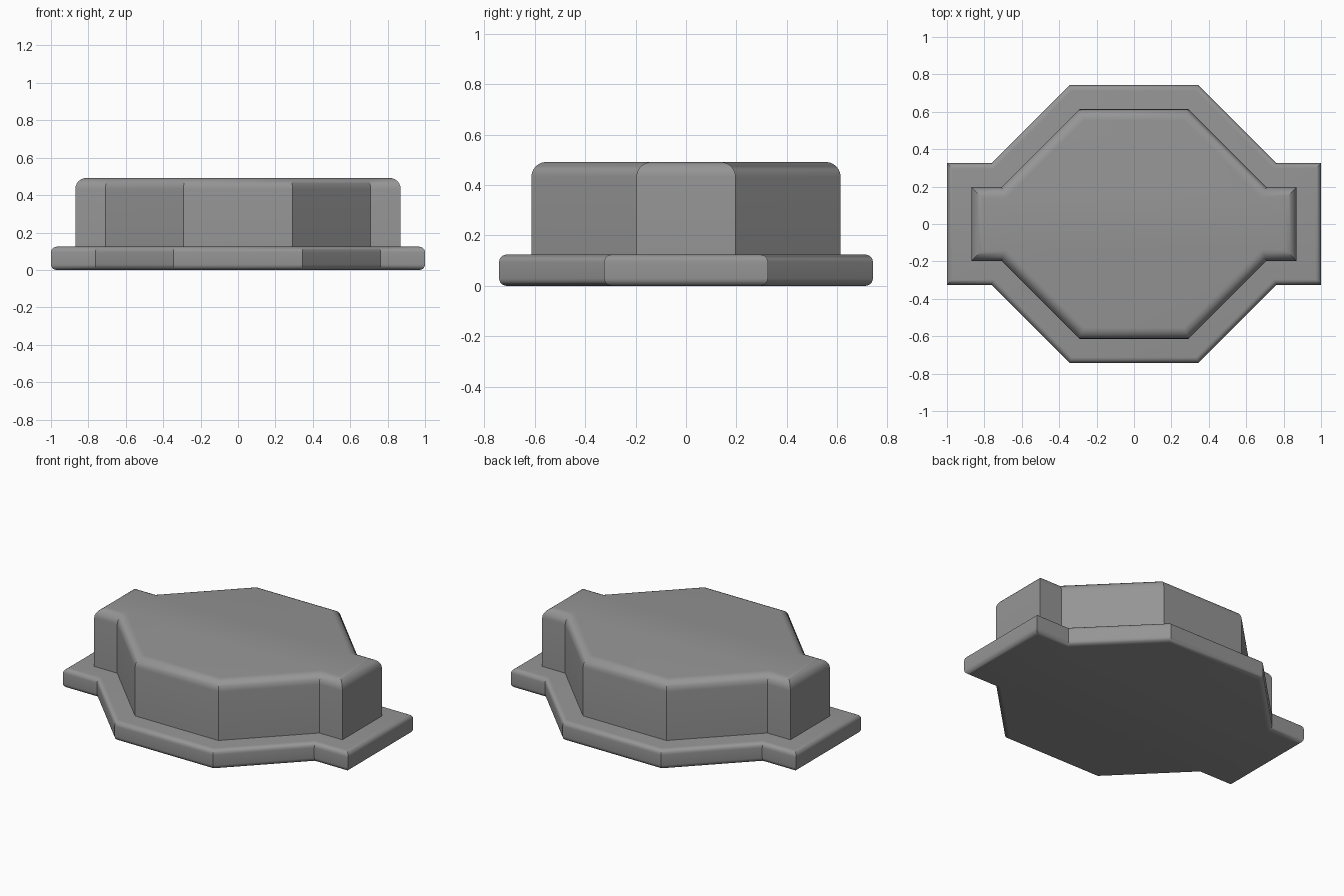
import bpy, bmesh, math
from mathutils import Vector

if "Cube" in bpy.data.objects:
    bpy.data.objects.remove(bpy.data.objects["Cube"])

grey = bpy.data.materials.new("grey")
grey.diffuse_color = (0.3, 0.3, 0.3, 1)
grey.use_nodes = True
grey.node_tree.nodes["Principled BSDF"].inputs["Base Color"].default_value = grey.diffuse_color


def mirrored_outline(quarter):
    """Counter-clockwise outline from the +x +y quarter, listed from the side to the back."""
    q = [Vector(p) for p in quarter]
    half = q + [Vector((-p.x, p.y)) for p in reversed(q)]
    return half + [-p for p in half]


def inset(outline, d):
    """Move every side inwards by d, keeping mitred corners."""
    result = []
    for i, p in enumerate(outline):
        a = (p - outline[i - 1]).normalized()
        b = (outline[(i + 1) % len(outline)] - p).normalized()
        n1, n2 = Vector((-a.y, a.x)), Vector((-b.y, b.x))
        result.append(p + (n1 + n2) * d / (1 + n1.dot(n2)))
    return result


def rounded_slab(name, quarter, z0, z1, r_bottom, r_top, steps=6):
    outline = mirrored_outline(quarter)
    # edge profile as (inset, height) pairs, bottom to top
    arc = [i / steps * math.pi / 2 for i in range(steps + 1)]
    profile = [(0, z0)]
    if r_bottom:
        profile = [(r_bottom * (1 - math.sin(t)), z0 + r_bottom * (1 - math.cos(t))) for t in arc]
    profile += [(r_top * (1 - math.cos(t)), z1 - r_top * (1 - math.sin(t))) for t in arc]

    bm = bmesh.new()
    rings = [[bm.verts.new((p.x, p.y, z)) for p in inset(outline, d)] for d, z in profile]
    n = len(outline)
    for low, high in zip(rings, rings[1:]):
        for i in range(n):
            j = (i + 1) % n
            bm.faces.new((low[i], low[j], high[j], high[i]))
    bm.faces.new(rings[0][::-1])
    bm.faces.new(rings[-1])

    mesh = bpy.data.meshes.new(name)
    bm.to_mesh(mesh)
    bm.free()
    mesh.materials.append(grey)
    obj = bpy.data.objects.new(name, mesh)
    bpy.context.collection.objects.link(obj)
    bpy.ops.object.select_all(action='DESELECT')
    obj.select_set(True)
    bpy.context.view_layer.objects.active = obj
    bpy.ops.object.shade_smooth_by_angle(angle=math.radians(30))


# wide flange at the bottom, rounded on both rims
rounded_slab("base_flange", [(1.0, 0.325), (0.762, 0.325), (0.345, 0.742)], 0, 0.124, 0.03, 0.03)
# tall block on top, rounded on its upper rim
rounded_slab("raised_body", [(0.87, 0.197), (0.709, 0.197), (0.292, 0.614)], 0.11, 0.492, 0, 0.06)
